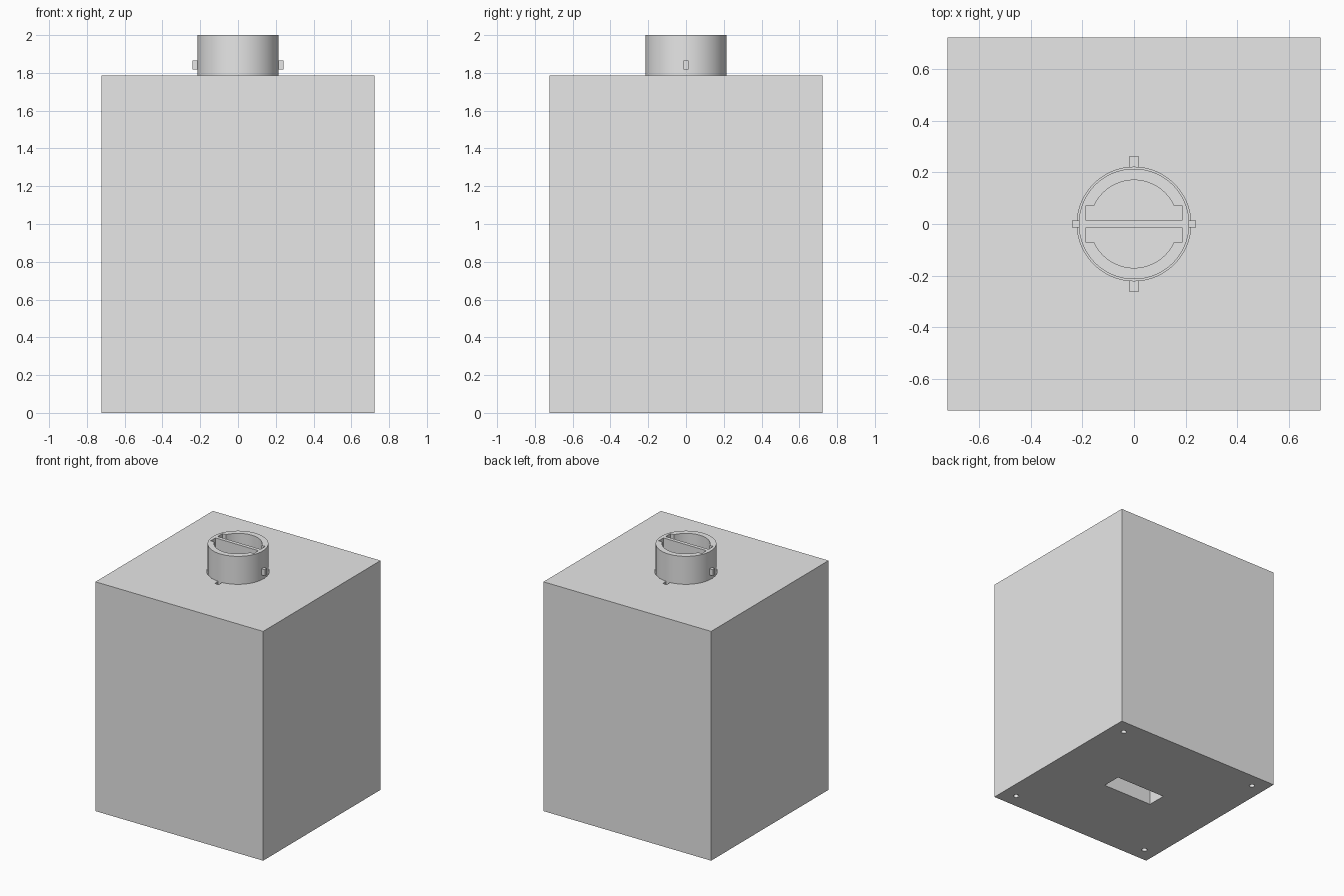
import bpy, bmesh, math

if "Cube" in bpy.data.objects:
    bpy.data.objects.remove(bpy.data.objects["Cube"], do_unlink=True)

grey = bpy.data.materials.new("light_grey")
grey.use_nodes = True
grey.diffuse_color = (0.8, 0.8, 0.8, 1)
grey.node_tree.nodes["Principled BSDF"].inputs["Base Color"].default_value = (0.8, 0.8, 0.8, 1)

HALF, TOP, DECK, SEAT = 0.722, 2.0, 1.785, 1.68


def prism(name, outline, z0, z1):
    """Extrude a flat outline from z0 to z1."""
    bm = bmesh.new()
    face = bm.faces.new([bm.verts.new((x, y, z0)) for x, y in outline])
    new = bmesh.ops.extrude_face_region(bm, geom=[face])["geom"]
    bmesh.ops.translate(bm, vec=(0, 0, z1 - z0),
                        verts=[g for g in new if isinstance(g, bmesh.types.BMVert)])
    bmesh.ops.recalc_face_normals(bm, faces=bm.faces)
    mesh = bpy.data.meshes.new(name)
    bm.to_mesh(mesh)
    bm.free()
    mesh.materials.append(grey)
    obj = bpy.data.objects.new(name, mesh)
    bpy.context.collection.objects.link(obj)
    return obj


def rect(hx, hy, cx=0, cy=0):
    return [(cx - hx, cy - hy), (cx + hx, cy - hy), (cx + hx, cy + hy), (cx - hx, cy + hy)]


def circle(r, n, cx=0, cy=0):
    return [(cx + r * math.cos(math.tau * i / n), cy + r * math.sin(math.tau * i / n))
            for i in range(n)]


def activate(obj):
    bpy.ops.object.select_all(action='DESELECT')
    obj.select_set(True)
    bpy.context.view_layer.objects.active = obj


def cut(obj, cutter):
    """Subtract the cutter, then discard it."""
    cutter.hide_render = True
    mod = obj.modifiers.new("cut", 'BOOLEAN')
    mod.operation, mod.solver, mod.object = 'DIFFERENCE', 'EXACT', cutter
    activate(obj)
    bpy.ops.object.modifier_apply(modifier=mod.name)
    bpy.data.objects.remove(cutter, do_unlink=True)


def smooth(obj):
    activate(obj)
    bpy.ops.object.shade_smooth_by_angle(angle=math.radians(30))


# Box body with a round socket and two key notches in its top
body = prism("body", rect(HALF, HALF), 0, DECK)
cut(body, prism("socket_cutter", circle(0.22, 96), SEAT, TOP))
for side in (-1, 1):
    cut(body, prism("notch_cutter", rect(0.017, 0.04, 0, side * 0.222), SEAT + 0.01, TOP))

# Slot and four screw holes in the underside
cut(body, prism("slot_cutter", rect(0.215, 0.075), -0.1, 0.3))
for sx in (-1, 1):
    for sy in (-1, 1):
        cut(body, prism("screw_cutter", circle(0.02, 24, sx * 0.61, sy * 0.61), -0.1, 0.15))
smooth(body)

# Round cap with two pockets that leave a grip bar between them
cap = prism("cap", circle(0.214, 96), SEAT, TOP)
start = math.asin(0.072 / 0.17)
steps = 32
arc = [start + (math.pi - 2 * start) * i / steps for i in range(steps + 1)]
pocket = [(0.185, 0.014), (0.185, 0.072)]
pocket += [(0.17 * math.cos(a), 0.17 * math.sin(a)) for a in arc]
pocket += [(-0.185, 0.072), (-0.185, 0.014)]
for side in (-1, 1):
    cut(cap, prism("pocket_cutter", [(x, side * y) for x, y in pocket], 1.8, TOP + 0.1))
smooth(cap)

# Locking pegs on the cap sides
for name, side in (("left_peg", 1), ("right_peg", -1)):
    prism(name, rect(0.021, 0.014, side * 0.22), 1.818, 1.866)
